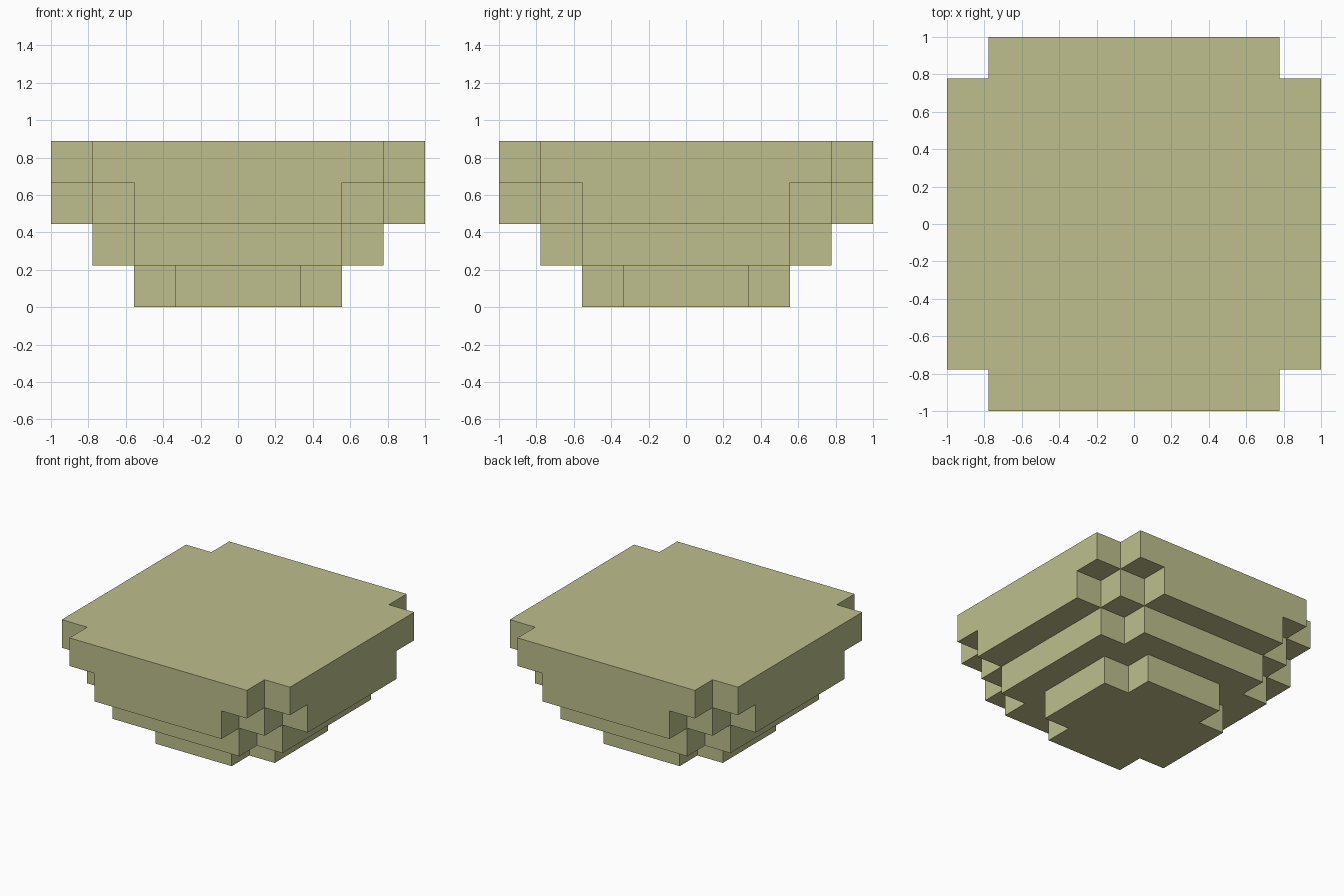
import bpy
import bmesh
from mathutils import Vector

if "Cube" in bpy.data.objects:
    bpy.data.objects.remove(bpy.data.objects["Cube"], do_unlink=True)

HALF = 1 / 9        # half the width of one block
BLOCK = 2 * HALF

# Single flat colour
sage = bpy.data.materials.new("pale_olive")
sage.use_nodes = True
colour = (0.509, 0.521, 0.262, 1)
sage.diffuse_color = colour
bsdf = next(n for n in sage.node_tree.nodes if n.type == "BSDF_PRINCIPLED")
bsdf.inputs["Base Color"].default_value = colour
bsdf.inputs["Roughness"].default_value = 0.9


def make_tier(name, level, corner):
    """Turn one stepped corner around all four quarters and extrude it one block up."""
    outline = []
    for quarter in range(4):
        for x, y in corner:
            for _ in range(quarter):
                x, y = -y, x
            outline.append(Vector((x * HALF, y * HALF, level * BLOCK)))
    bm = bmesh.new()
    base = bm.faces.new([bm.verts.new(p) for p in outline])
    walls = bmesh.ops.extrude_face_region(bm, geom=[base], use_keep_orig=True)
    top = [v for v in walls["geom"] if isinstance(v, bmesh.types.BMVert)]
    bmesh.ops.translate(bm, verts=top, vec=(0, 0, BLOCK))
    bmesh.ops.recalc_face_normals(bm, faces=bm.faces)
    mesh = bpy.data.meshes.new(name)
    bm.to_mesh(mesh)
    bm.free()
    mesh.materials.append(sage)
    obj = bpy.data.objects.new(name, mesh)
    bpy.context.collection.objects.link(obj)


def cross_corner(reach, arm):
    return [(reach, arm), (arm, arm), (arm, reach)]


# Tiers from the ground up, widening with height
make_tier("foot_tier", 0, cross_corner(5, 3))
make_tier("lower_tier", 1, cross_corner(7, 5))
make_tier("middle_tier", 2, [(9, 5), (7, 5), (7, 7), (5, 7), (5, 9)])
make_tier("top_tier", 3, cross_corner(9, 7))
